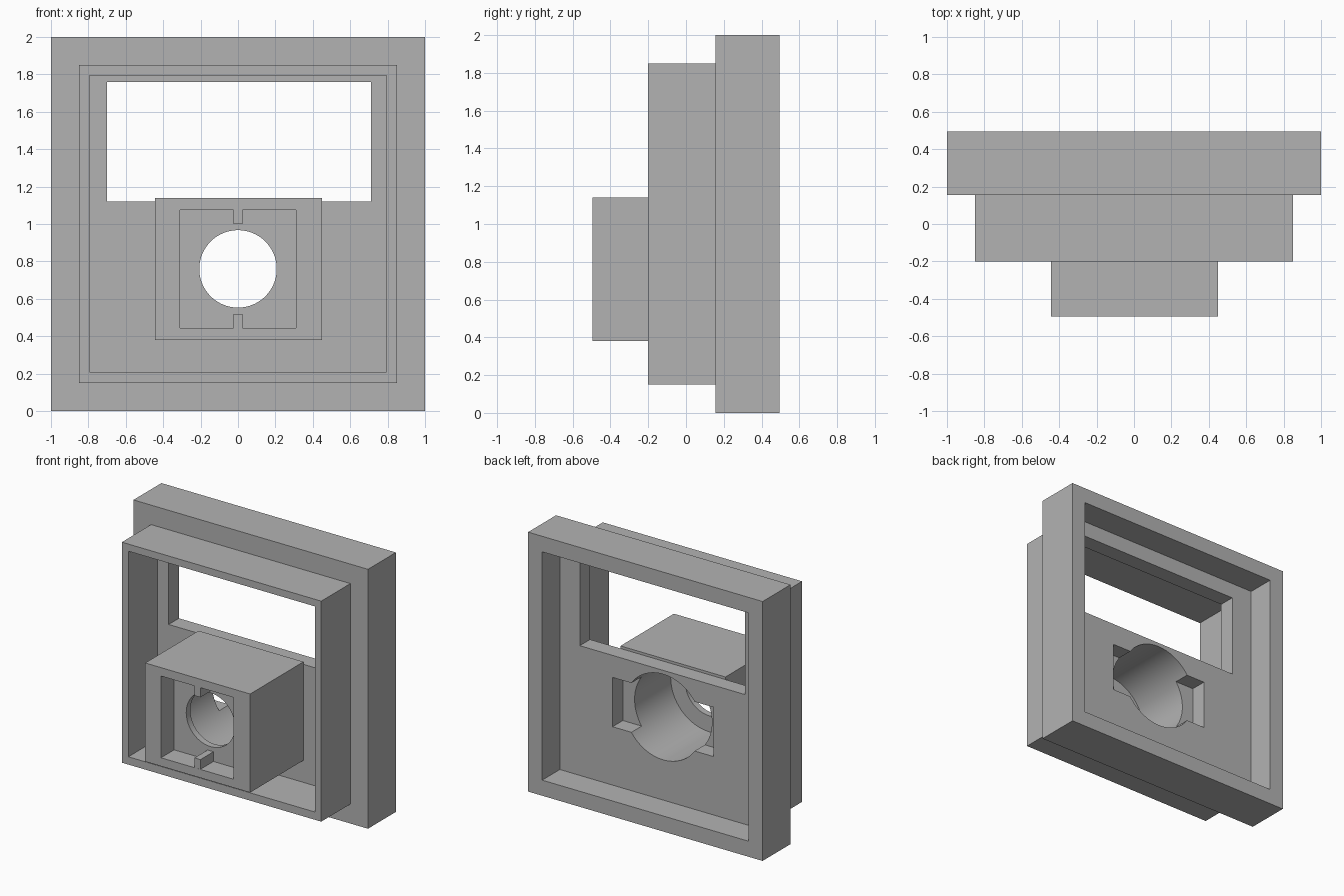
import bpy, math

if "Cube" in bpy.data.objects:
    bpy.data.objects.remove(bpy.data.objects["Cube"], do_unlink=True)

grey = bpy.data.materials.new("light grey")
grey.use_nodes = True
GREY = (0.45, 0.45, 0.45, 1)
grey.diffuse_color = GREY
grey.node_tree.nodes["Principled BSDF"].inputs["Base Color"].default_value = GREY


def box(name, x, y, z):
    """Box given by its (min, max) range on each axis."""
    mid = [(a + b) / 2 for a, b in (x, y, z)]
    bpy.ops.mesh.primitive_cube_add(size=1, location=mid)
    o = bpy.context.object
    o.name = name
    o.scale = [b - a for a, b in (x, y, z)]
    bpy.ops.object.transform_apply(location=True, rotation=False, scale=True)
    o.data.materials.append(grey)
    return o


def bore(radius, y):
    """Round cutter running front to back through the socket centre."""
    bpy.ops.mesh.primitive_cylinder_add(
        vertices=96, radius=radius, depth=y[1] - y[0],
        location=(0, sum(y) / 2, AXIS_Z), rotation=(math.pi / 2, 0, 0))
    o = bpy.context.object
    o.data.materials.append(grey)
    return o


def cut(target, cutters):
    """Subtract every cutter, then discard it."""
    for c in cutters:
        c.hide_render = True
        m = target.modifiers.new("cut", "BOOLEAN")
        m.operation, m.solver, m.object = "DIFFERENCE", "EXACT", c
        bpy.context.view_layer.objects.active = target
        bpy.ops.object.modifier_apply(modifier=m.name)
        bpy.data.objects.remove(c, do_unlink=True)
    bpy.ops.object.select_all(action="DESELECT")
    target.select_set(True)
    bpy.context.view_layer.objects.active = target
    bpy.ops.object.shade_smooth_by_angle(angle=math.radians(30))


AXIS_Z = 0.76
FRONT, RIM, PLATE, FLOOR, BACK = -0.495, -0.2, 0.155, 0.28, 0.495
SEAT = -0.335      # floor of the square socket recess
BORE_END = -0.285  # where the wide bore meets the narrow one
BORE_R, HOLE_R = 0.33, 0.207

# Back panel: hollow rear tray with window, side slots and wide bore
panel = box("back_panel", (-1, 1), (PLATE, BACK), (0, 2))
cut(panel, [
    box("tray_cutter", (-0.88, 0.88), (FLOOR, 1), (0.12, 1.88)),
    box("window_cutter", (-0.7, 0.71), (0, 1), (1.12, 1.76)),
    box("slot_cutter", (-0.43, 0.43), (0, 1), (AXIS_Z - 0.19, AXIS_Z + 0.19)),
    bore(BORE_R, (0, 1)),
])

# Front rim
rim = box("front_rim", (-0.85, 0.85), (RIM, PLATE), (0.15, 1.85))
cut(rim, [box("rim_cutter", (-0.795, 0.795), (-1, 1), (0.21, 1.795))])

# Socket block with square recess and stepped bore
block = box("socket_block", (-0.445, 0.45), (FRONT, PLATE), (0.38, 1.14))
cut(block, [
    box("recess_cutter", (-0.31, 0.31), (-1, SEAT), (0.445, 1.075)),
    bore(HOLE_R, (-1, 0)),
    bore(BORE_R, (BORE_END, 1)),
])

# Locating ribs above and below the hole
for name, z in (("lower_rib", (0.43, 0.52)), ("upper_rib", (1.0, 1.09))):
    box(name, (-0.025, 0.025), (FRONT + 0.001, SEAT + 0.01), z)
